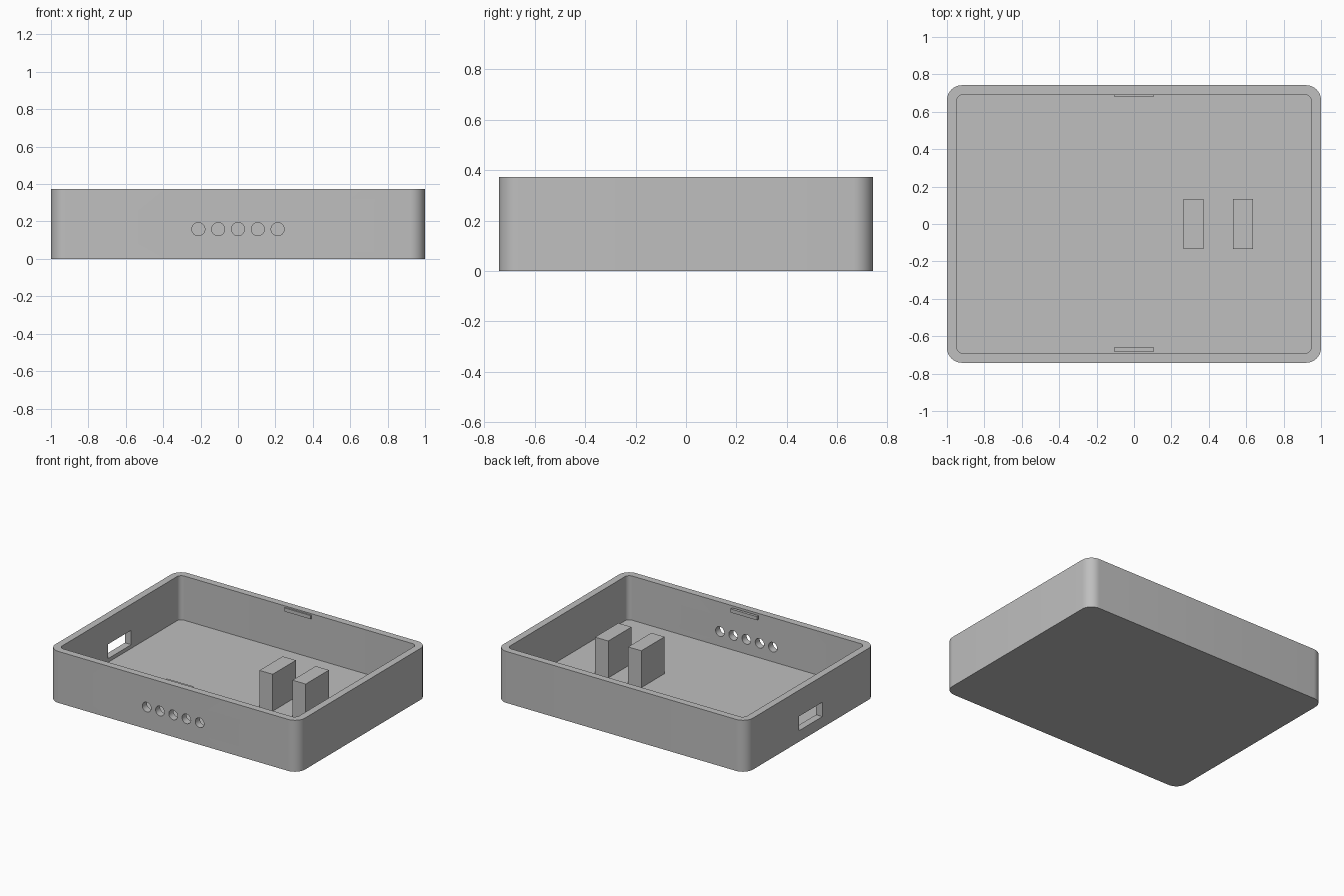
import bpy
import bmesh
import math
from mathutils import Matrix

if "Cube" in bpy.data.objects:
    bpy.data.objects.remove(bpy.data.objects["Cube"], do_unlink=True)

HALF_X, HALF_Y, HEIGHT = 1.0, 0.742, 0.373
WALL = 0.051
FLOOR = 0.053

grey = bpy.data.materials.new("plain_grey")
grey.use_nodes = True
COLOR = (0.52, 0.52, 0.52, 1.0)
grey.diffuse_color = COLOR
grey.node_tree.nodes["Principled BSDF"].inputs["Base Color"].default_value = COLOR


def finish(name, bm):
    bmesh.ops.recalc_face_normals(bm, faces=bm.faces)
    mesh = bpy.data.meshes.new(name)
    bm.to_mesh(mesh)
    bm.free()
    mesh.materials.append(grey)
    obj = bpy.data.objects.new(name, mesh)
    bpy.context.collection.objects.link(obj)
    return obj


def rounded_box(name, hx, hy, radius, z0, z1, steps=10):
    """Rounded rectangle extruded from z0 to z1."""
    bm = bmesh.new()
    ring = []
    corners = [(1, 1), (-1, 1), (-1, -1), (1, -1)]
    for quarter, (sx, sy) in enumerate(corners):
        for i in range(steps + 1):
            a = (quarter + i / steps) * math.pi / 2
            ring.append(bm.verts.new((sx * (hx - radius) + radius * math.cos(a),
                                      sy * (hy - radius) + radius * math.sin(a), z0)))
    base = bm.faces.new(ring)
    top = bmesh.ops.extrude_face_region(bm, geom=[base], use_keep_orig=True)
    verts = [g for g in top["geom"] if isinstance(g, bmesh.types.BMVert)]
    bmesh.ops.translate(bm, verts=verts, vec=(0, 0, z1 - z0))
    return finish(name, bm)


def box(name, x0, x1, y0, y1, z0, z1):
    bm = bmesh.new()
    mat = (Matrix.Translation(((x0 + x1) / 2, (y0 + y1) / 2, (z0 + z1) / 2))
           @ Matrix.Diagonal((x1 - x0, y1 - y0, z1 - z0, 1)))
    bmesh.ops.create_cube(bm, size=1, matrix=mat)
    return finish(name, bm)


def hole_cutter(x, z, radius):
    bm = bmesh.new()
    mat = Matrix.Translation((x, -HALF_Y, z)) @ Matrix.Rotation(math.pi / 2, 4, "X")
    bmesh.ops.create_cone(bm, cap_ends=True, segments=32, radius1=radius,
                          radius2=radius, depth=0.3, matrix=mat)
    return finish("hole_cutter", bm)


def activate(obj):
    bpy.ops.object.select_all(action="DESELECT")
    obj.select_set(True)
    bpy.context.view_layer.objects.active = obj


def cut(obj, cutter):
    mod = obj.modifiers.new("cut", "BOOLEAN")
    mod.operation = "DIFFERENCE"
    mod.solver = "EXACT"
    mod.object = cutter
    activate(obj)
    bpy.ops.object.modifier_apply(modifier=mod.name)
    bpy.data.objects.remove(cutter, do_unlink=True)


# Open tray with rounded corners
tray = rounded_box("tray", HALF_X, HALF_Y, 0.08, 0, HEIGHT)
cut(tray, rounded_box("cavity_cutter", HALF_X - WALL, HALF_Y - WALL, 0.035,
                      FLOOR, HEIGHT + 0.1))

# Row of round holes in the front wall
for i in range(-2, 3):
    cut(tray, hole_cutter(i * 0.106, 0.159, 0.035))

# Slot in the -x wall
cut(tray, box("slot_cutter", -1.1, -0.9, -0.133, 0.133, 0.08, 0.184))

activate(tray)
bpy.ops.object.shade_smooth_by_angle(angle=math.radians(30))

# Two upright blocks on the floor
for name, x in (("inner_block", 0.265), ("outer_block", 0.53)):
    box(name, x, x + 0.106, -0.133, 0.133, FLOOR - 0.01, 0.32)

# Thin snap tabs just under the rim
box("back_tab", -0.106, 0.106, 0.681, 0.701, 0.337, 0.363)
box("front_tab", -0.106, 0.106, -0.681, -0.661, 0.337, 0.363)
